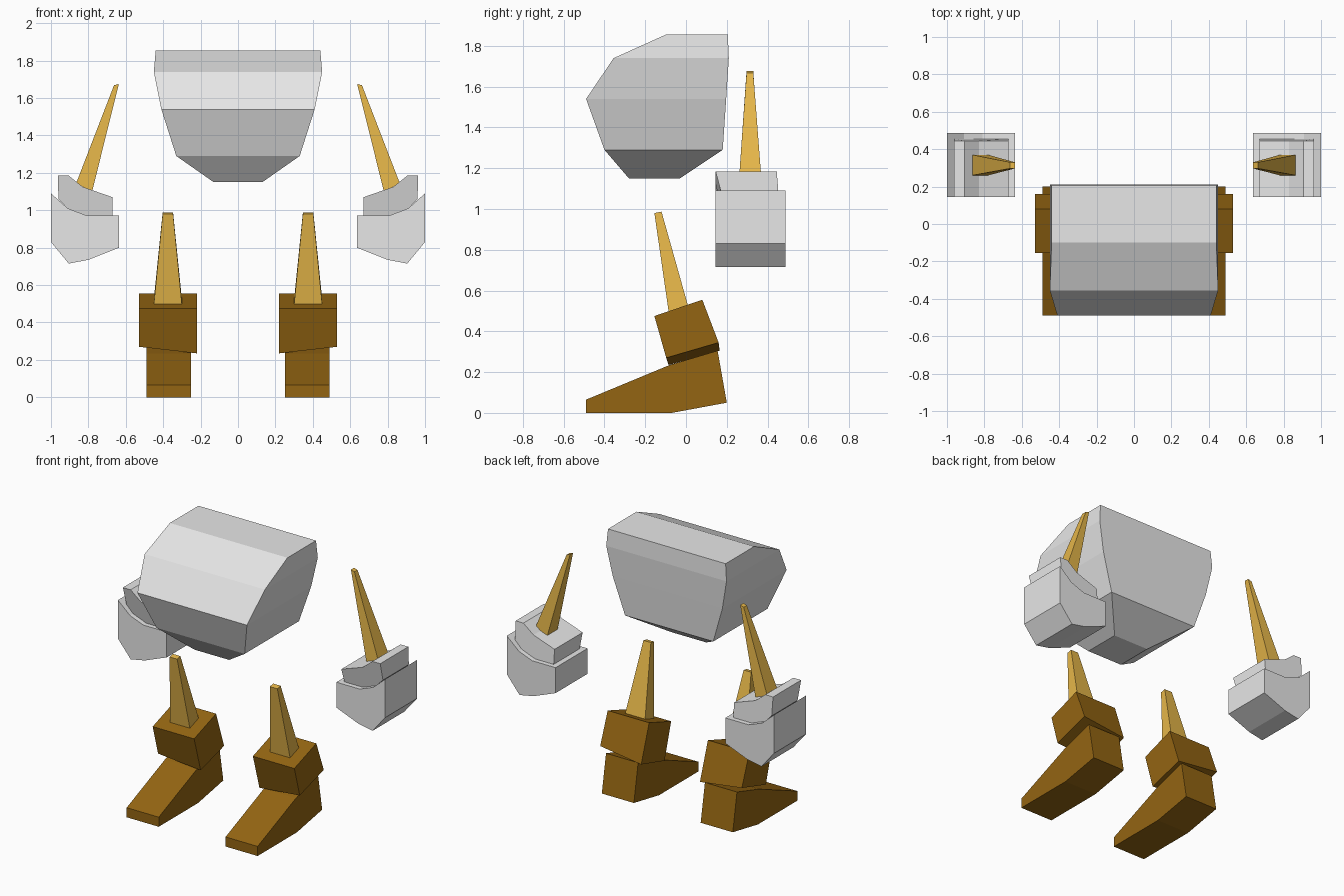
import bpy
import bmesh

cube = bpy.data.objects.get("Cube")
if cube:
    bpy.data.objects.remove(cube, do_unlink=True)


def material(name, rgb):
    m = bpy.data.materials.new(name)
    m.use_nodes = True
    m.diffuse_color = (*rgb, 1)
    m.node_tree.nodes["Principled BSDF"].inputs["Base Color"].default_value = (*rgb, 1)
    return m


GRAY = material("light gray", (0.8, 0.8, 0.8))
OCHRE = material("ochre", (0.79, 0.47, 0.067))
BROWN = material("dark brown", (0.295, 0.13, 0.006))


def loft(name, rings, mat, side=1):
    """Closed solid through rings of equal point count; side=-1 mirrors in x."""
    bm = bmesh.new()
    loops = [[bm.verts.new((x * side, y, z)) for x, y, z in r] for r in rings]
    n = len(loops[0])
    for a, b in zip(loops, loops[1:]):
        for i in range(n):
            j = (i + 1) % n
            bm.faces.new((a[i], a[j], b[j], b[i]))
    bm.faces.new(loops[0])
    bm.faces.new(loops[-1])
    bmesh.ops.recalc_face_normals(bm, faces=bm.faces)
    mesh = bpy.data.meshes.new(name)
    bm.to_mesh(mesh)
    bm.free()
    mesh.materials.append(mat)
    obj = bpy.data.objects.new(name, mesh)
    bpy.context.collection.objects.link(obj)
    return obj


def rect(x0, x1, y0, y1, z):
    return [(x0, y0, z), (x1, y0, z), (x1, y1, z), (x0, y1, z)]


# Torso: stacked rectangles given as half width, front, back, height
torso_levels = [
    (0.13, -0.28, -0.03, 1.15),
    (0.33, -0.40, 0.18, 1.29),
    (0.41, -0.49, 0.197, 1.54),
    (0.45, -0.355, 0.21, 1.74),
    (0.44, -0.10, 0.205, 1.855),
]
loft("torso", [rect(-w, w, y0, y1, z) for w, y0, y1, z in torso_levels], GRAY)

# Side profiles (y, z)
foot = [(-0.49, 0), (-0.07, 0), (0.20, 0.05), (0.155, 0.305), (-0.08, 0.235), (-0.49, 0.065)]
ankle_inner = [(-0.155, 0.475), (0.08, 0.555), (0.165, 0.305), (-0.085, 0.235)]
ankle_outer = [(-0.155, 0.475), (0.08, 0.555), (0.16, 0.345), (-0.097, 0.27)]

# Front profiles (x, z)
hand = [(1.0, 1.09), (1.0, 0.83), (0.905, 0.715), (0.80, 0.735),
        (0.635, 0.80), (0.635, 0.972), (0.81, 0.972), (0.91, 1.01)]
cuff_top = [(0.963, 1.185), (0.905, 1.185), (0.83, 1.125), (0.672, 1.07)]
cuff_bottom = [(0.672, 0.97), (0.82, 0.97), (0.91, 1.01), (0.96, 1.06)]

for label, s in (("left", 1), ("right", -1)):
    # Leg
    loft(label + "_foot", [[(x, y, z) for y, z in foot] for x in (0.25, 0.49)], BROWN, s)
    loft(label + "_ankle", [[(0.22, y, z) for y, z in ankle_inner],
                            [(0.53, y, z) for y, z in ankle_outer]], BROWN, s)
    loft(label + "_shin", [
        [(0.30, -0.085, 0.495), (0.45, -0.085, 0.495), (0.45, 0.01, 0.525), (0.30, 0.01, 0.525)],
        [(0.347, -0.155, 0.98), (0.403, -0.155, 0.98), (0.403, -0.12, 0.987), (0.347, -0.12, 0.987)],
    ], OCHRE, s)

    # Hand with a cuff that flares toward the front at its upper edge
    loft(label + "_hand", [[(x, y, z) for x, z in hand] for y in (0.145, 0.487)], GRAY, s)
    loft(label + "_cuff", [
        [(x, yt, z) for x, z in cuff_top] + [(x, yb, z) for x, z in cuff_bottom]
        for yt, yb in ((0.145, 0.178), (0.445, 0.455))
    ], GRAY, s)

    # Tapered forearm leaning inward
    loft(label + "_forearm", [
        [(0.865, 0.26, 1.145), (0.78, 0.26, 1.10), (0.78, 0.37, 1.10), (0.865, 0.37, 1.145)],
        [(0.663, 0.297, 1.668), (0.637, 0.297, 1.676), (0.637, 0.33, 1.676), (0.663, 0.33, 1.668)],
    ], OCHRE, s)
